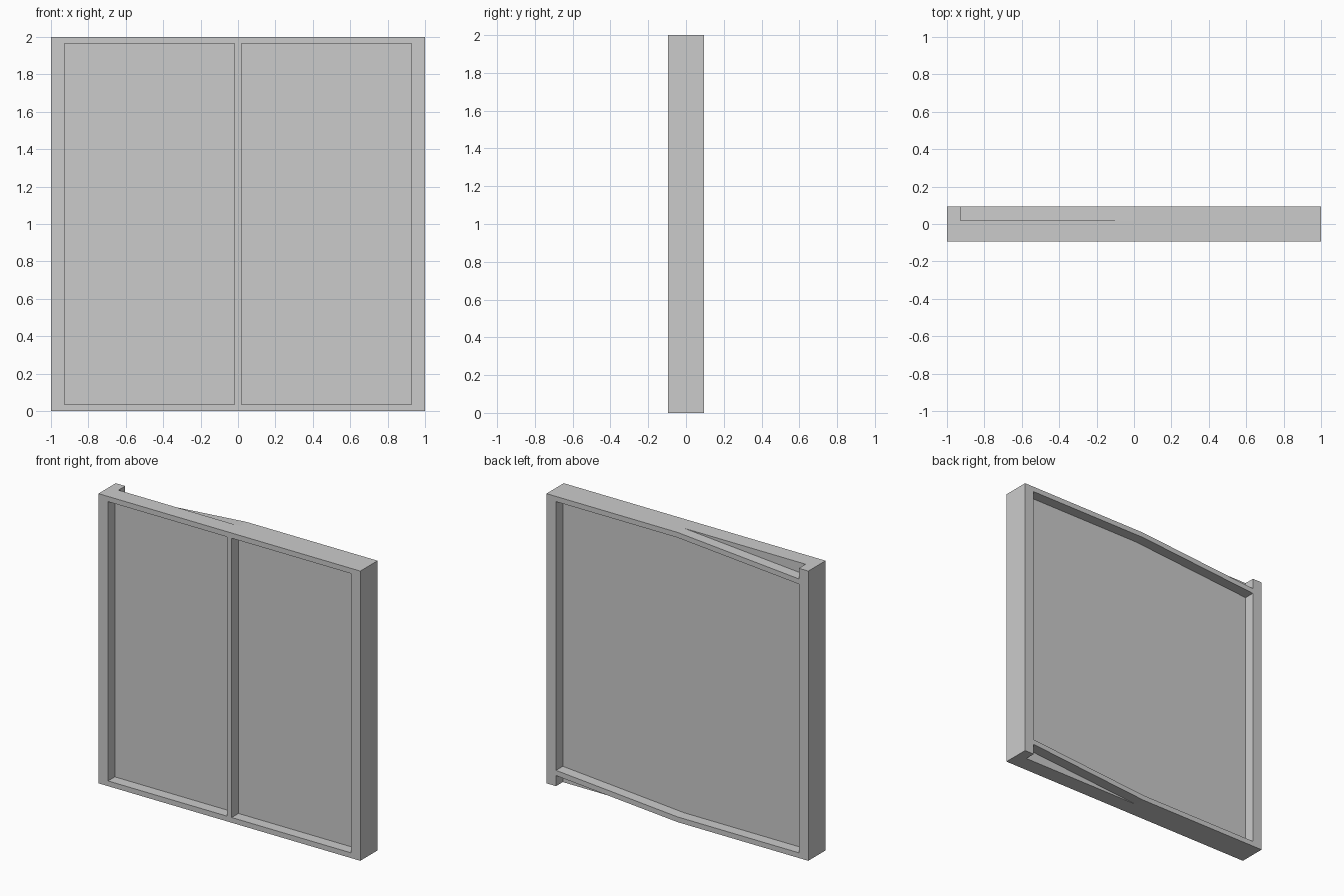
import bpy, bmesh

if "Cube" in bpy.data.objects:
    bpy.data.objects.remove(bpy.data.objects["Cube"])

HALF_W, HEIGHT, HALF_D = 1.0, 2.0, 0.094
POST_X = 0.927      # inner edge of the side posts
RAIL = 0.036        # thickness of top and bottom rails
CORE = 0.02         # half thickness of the central panel
MULLION = 0.018     # half width of the front mullion
SAG = 0.073         # how far the bent rear rails move


def prism(name, profile, y0, y1):
    """Extrude an (x, z) outline from y0 to y1."""
    bm = bmesh.new()
    face = bm.faces.new([bm.verts.new((x, y0, z)) for x, z in profile])
    ext = bmesh.ops.extrude_face_region(bm, geom=[face])
    verts = [v for v in ext["geom"] if isinstance(v, bmesh.types.BMVert)]
    bmesh.ops.translate(bm, verts=verts, vec=(0, y1 - y0, 0))
    bmesh.ops.recalc_face_normals(bm, faces=bm.faces[:])
    mesh = bpy.data.meshes.new(name)
    bm.to_mesh(mesh)
    bm.free()
    obj = bpy.data.objects.new(name, mesh)
    bpy.context.collection.objects.link(obj)
    return obj


def rect(x0, x1, z0, z1):
    return [(x0, z0), (x1, z0), (x1, z1), (x0, z1)]


def spin(profile):
    """Half turn about the panel centre, seen from the front."""
    return [(-x, HEIGHT - z) for x, z in profile]


# Full panel block
panel = prism("window_panel", rect(-HALF_W, HALF_W, 0, HEIGHT), -HALF_D, HALF_D)

cutters = []
# Two front recesses, either side of the mullion
for name, x0, x1 in (("left", -POST_X, -MULLION), ("right", MULLION, POST_X)):
    cutters.append(prism("front_recess_" + name,
                         rect(x0, x1, RAIL, HEIGHT - RAIL), -0.3, -CORE))

# Single rear recess with bent top and bottom edges
top_edge = [(POST_X, HEIGHT - RAIL), (0, HEIGHT - RAIL),
            (-POST_X, HEIGHT - RAIL - SAG)]
cutters.append(prism("rear_recess", top_edge + spin(top_edge), CORE, 0.3))

# Wedge gaps outside the bent rear rails
wedge = [(0, HEIGHT), (-POST_X, HEIGHT - SAG), (-POST_X, 2.2), (0, 2.2)]
cutters.append(prism("top_wedge", wedge, CORE, 0.3))
cutters.append(prism("bottom_wedge", spin(wedge), CORE, 0.3))

# Carve the panel and remove the cutters
bpy.context.view_layer.objects.active = panel
for cutter in cutters:
    cutter.hide_render = True
    mod = panel.modifiers.new("carve", "BOOLEAN")
    mod.operation, mod.solver, mod.object = "DIFFERENCE", "EXACT", cutter
    bpy.ops.object.modifier_apply(modifier=mod.name)
    bpy.data.objects.remove(cutter)
